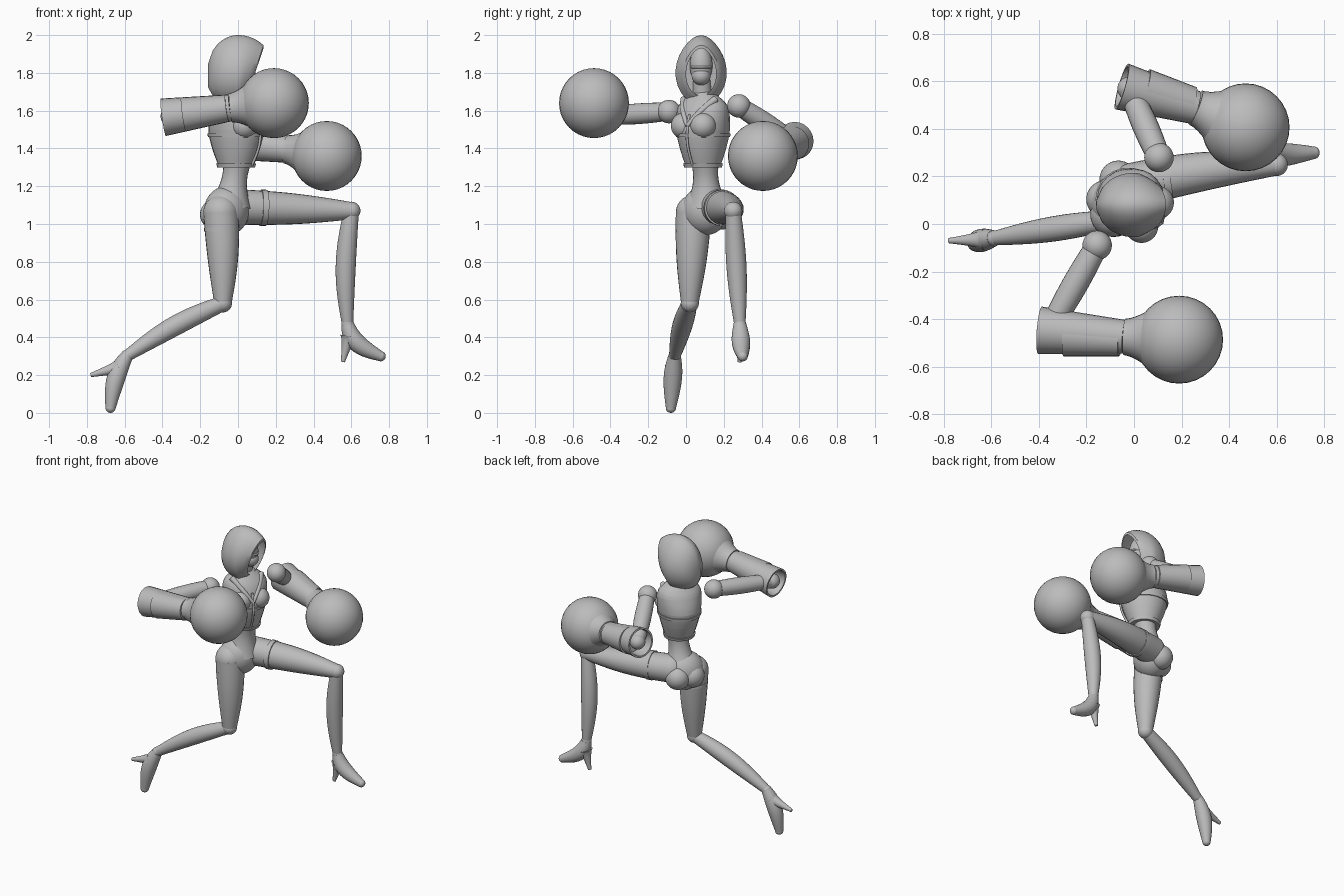
import bpy, bmesh, math
from mathutils import Vector

if "Cube" in bpy.data.objects:
    bpy.data.objects.remove(bpy.data.objects["Cube"])

grey = bpy.data.materials.new("plain grey")
grey.use_nodes = True
tone = (0.5, 0.5, 0.5, 1)
grey.diffuse_color = tone
grey.node_tree.nodes["Principled BSDF"].inputs["Base Color"].default_value = tone

UP = Vector((0, 0, 1))
SIDE = Vector((4, 6, 0)).normalized()    # towards the figure's own left
FORWARD = SIDE.cross(UP)                 # the way the chest faces


def finish(name, bm):
    bmesh.ops.recalc_face_normals(bm, faces=bm.faces)
    mesh = bpy.data.meshes.new(name)
    bm.to_mesh(mesh)
    bm.free()
    part = bpy.data.objects.new(name, mesh)
    bpy.context.collection.objects.link(part)
    mesh.materials.append(grey)
    bpy.ops.object.select_all(action="DESELECT")
    part.select_set(True)
    bpy.context.view_layer.objects.active = part
    bpy.ops.object.shade_smooth_by_angle(angle=math.radians(40))


def skin(name, rings):
    """Bridge a row of equal rings and cap both ends."""
    bm = bmesh.new()
    rows = [[bm.verts.new(point) for point in ring] for ring in rings]
    for low, high in zip(rows, rows[1:]):
        for i in range(len(low)):
            bm.faces.new((low[i - 1], low[i], high[i], high[i - 1]))
    bm.faces.new(rows[0])
    bm.faces.new(rows[-1])
    finish(name, bm)


def ellipse(centre, u, v, sides=24):
    turns = [math.tau * k / sides for k in range(sides)]
    return [centre + u * math.cos(a) + v * math.sin(a) for a in turns]


def ball(name, centre, depth, width=None, height=None):
    """A ball, or an ellipsoid lined up with the chest."""
    bm = bmesh.new()
    bmesh.ops.create_uvsphere(bm, u_segments=32, v_segments=20, radius=1)
    for vert in bm.verts:
        x, y, z = vert.co
        vert.co = (Vector(centre) + FORWARD * x * depth + SIDE * y * (width or depth)
                   + UP * z * (height or depth))
    finish(name, bm)


def limb(name, start, end, thick, thin, bulge=0, bow=(0, 0, 0), power=1, hollow=False):
    """A tapering limb; bulge swells its middle and bow bends it."""
    start, end, bow = Vector(start), Vector(end), Vector(bow)
    helper = UP if abs((end - start).normalized().z) < 0.8 else Vector((1, 0, 0))
    steps = 14
    sections = [(i / steps, 1) for i in range(steps + 1)]
    if hollow:
        sections = [(0.25, 0.8), (0, 0.88)] + sections
    rings = []
    for t, scale in sections:
        swell = math.sin(math.pi * t)
        radius = scale * (thick + (thin - thick) * t ** power + bulge * swell)
        along = (end - start + bow * math.pi * math.cos(math.pi * t)).normalized()
        u = along.cross(helper).normalized()
        rings.append(ellipse(start.lerp(end, t) + bow * swell, u * radius, along.cross(u) * radius))
    skin(name, rings)


def spline(a, b, c, d, t):
    return b + t / 2 * (c - a + t * (2 * a - 5 * b + 4 * c - d + t * (3 * (b - c) + d - a)))


def torso(name, rows):
    """Upright part from rows of height, depth and width."""
    rings = []
    padded = [rows[0]] + rows + [rows[-1]]
    for i in range(len(rows) - 1):
        for t in (0, 0.25, 0.5, 0.75, 1):
            z, depth, width = (spline(*values, t) for values in zip(*padded[i:i + 4]))
            rings.append(ellipse(Vector((-0.01, 0.09, z)), FORWARD * depth, SIDE * width))
    skin(name, rings)


def on_chest(forward, sideways, z):
    return Vector((-0.01, 0.09, z)) + FORWARD * forward + SIDE * sideways


# Torso: chest, corset trims, waist and pelvis
torso("chest", [(1.3, 0.09, 0.09), (1.4, 0.13, 0.12), (1.5, 0.15, 0.14),
                (1.6, 0.12, 0.145), (1.65, 0.09, 0.12), (1.7, 0.05, 0.05)])
torso("corset_top_trim", [(1.46, 0.153, 0.14), (1.48, 0.156, 0.143)])
torso("corset_hem", [(1.3, 0.1, 0.1), (1.32, 0.107, 0.105)])
limb("corset_seam", on_chest(0.1, 0, 1.31), on_chest(0.13, 0, 1.58), 0.007, 0.007,
     bow=FORWARD * 0.037)
limb("waist", (0, 0.1, 1.36), (-0.04, 0.11, 1.1), 0.08, 0.11, bulge=-0.027)
ball("pelvis", (-0.06, 0.1, 1.07), 0.115, 0.13, 0.13)

# Paired torso details
for side, sign in (("right", -1), ("left", 1)):
    ball(side + "_bust", on_chest(0.09, 0.06 * sign, 1.52), 0.07)
    ball(side + "_buttock", on_chest(-0.1, 0.05 * sign, 1.05), 0.08)
    limb(side + "_lapel", on_chest(0.15, 0, 1.52), on_chest(0.03, 0.1 * sign, 1.66), 0.01, 0.02,
         bow=FORWARD * 0.02)

# Hood: pointed arches swept from back to front, then folded inwards
HOOD_Y, BACK, FRONT = 0.08, -0.158, 0.135


def arch(x, lining=0):
    full = math.sqrt(1 - (x / (0.16 if x < 0 else 0.19)) ** 2)
    top, bottom = 1.82 + 0.18 * full - lining, 1.74 - 0.11 * full + lining
    ring = []
    for k in range(28):
        angle = math.tau * k / 28
        rise = (1 + math.cos(angle)) / 2
        z = bottom + (top - bottom) * rise
        half = (0.14 * full - lining) * (1 - rise ** 3 / 4)
        ring.append((x - 2.5 * max(0, x) * (top - z), HOOD_Y + half * math.sin(angle), z))
    return ring


outside = [FRONT + (BACK - FRONT) * (k / 12) for k in range(12, -1, -1)]
inside = [FRONT * (1 - k / 5) for k in range(5)]
skin("hood", [arch(x) for x in outside] + [arch(x, 0.016) for x in inside])

# Face, mask and neck
ball("face", (0.03, HOOD_Y, 1.84), 0.06, 0.06, 0.1)
ball("mask", (0.045, HOOD_Y, 1.785), 0.05)
limb("mask_edge", (0.06, 0.03, 1.83), (0.06, 0.13, 1.83), 0.006, 0.006, bow=(0.035, 0, 0))
limb("neck", (-0.02, 0.09, 1.62), (0.01, HOOD_Y, 1.8), 0.055, 0.045)


# Arms: shoulder ball, upper arm, hollow cuff with a plate, and round glove
def arm(side, outward, *joints):
    shoulder, elbow, wrist, glove = map(Vector, joints)
    cuff = elbow + (elbow - wrist) / 9
    plate = Vector((0, outward * 0.012, 0))
    ball(side + "_shoulder", shoulder, 0.062)
    limb(side + "_upper_arm", shoulder, elbow, 0.048, 0.043, bulge=0.009)
    ball(side + "_elbow", elbow, 0.05)
    limb(side + "_cuff", cuff, wrist, 0.1, 0.071, hollow=True)
    limb(side + "_cuff_plate", cuff.lerp(wrist, 0.3) + plate, cuff.lerp(wrist, 0.95) + plate,
         0.091, 0.072)
    limb(side + "_glove_neck", wrist, wrist.lerp(glove, 0.6), 0.077, 0.15, power=1.6)
    ball(side + "_glove", glove, 0.185)


arm("right", -1, (-0.155, -0.09, 1.595), (-0.36, -0.45, 1.57), (-0.04, -0.475, 1.615),
    (0.19, -0.487, 1.64))
arm("left", 1, (0.105, 0.28, 1.625), (-0.02, 0.57, 1.437), (0.26, 0.49, 1.395),
    (0.47, 0.407, 1.36))


# Legs: thigh, knee, shin and pointed shoe with a spike heel
def leg(side, hip, knee, ankle, arch_point, toe, heel, thigh_bow, shin_bow):
    limb(side + "_thigh", hip, knee, 0.094, 0.046, bulge=0.011, bow=thigh_bow)
    ball(side + "_hip", hip, 0.094)
    ball(side + "_knee", knee, 0.048)
    limb(side + "_shin", knee, ankle, 0.04, 0.03, bulge=0.018, bow=shin_bow)
    ankle, arch_point, toe, heel = map(Vector, (ankle, arch_point, toe, heel))
    bend = (arch_point - (ankle + toe) / 2) / 2
    ball(side + "_ankle", ankle, 0.033)
    limb(side + "_shoe", ankle, toe, 0.034, 0.027, bulge=0.018, bow=bend)
    ball(side + "_toe", toe, 0.027)
    limb(side + "_heel", ankle.lerp(arch_point, 0.6), heel, 0.046, 0.011, power=0.6)


leg("right", (-0.09, 0.04, 1.06), (-0.08, 0.02, 0.58), (-0.59, -0.06, 0.3), (-0.66, -0.07, 0.2),
    (-0.675, -0.08, 0.027), (-0.78, -0.07, 0.2), (0.005, 0, 0), (0, 0, 0.02))
leg("left", (0, 0.165, 1.09), (0.6, 0.25, 1.07), (0.58, 0.285, 0.47), (0.59, 0.29, 0.36),
    (0.755, 0.3, 0.3), (0.555, 0.285, 0.27), (0, 0.015, 0), (-0.02, 0, 0))

# Stocking bands on the thighs
limb("right_thigh_band", (-0.087, 0.038, 0.98), (-0.087, 0.038, 0.96), 0.093, 0.093)
limb("left_thigh_band", (0.12, 0.188, 1.086), (0.15, 0.193, 1.085), 0.097, 0.096)
